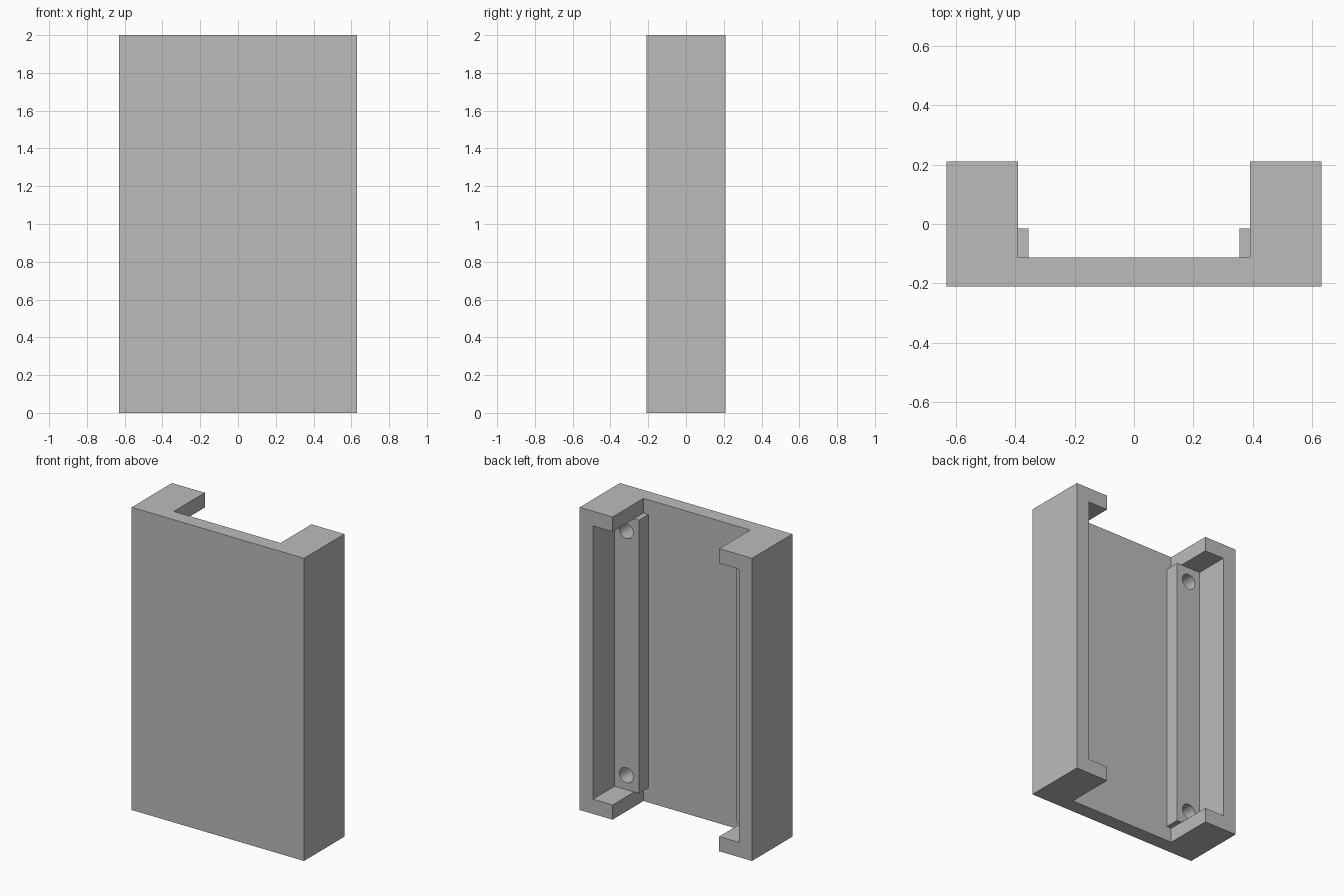
import bpy
import bmesh
import math
from mathutils import Matrix

if "Cube" in bpy.data.objects:
    bpy.data.objects.remove(bpy.data.objects["Cube"])

W, D, H = 0.63, 0.21, 2.0      # half width, half depth, height
T = 0.097                      # wall thickness
INNER = 0.39                   # inner face of the side channels
RAIL_X = 0.355                 # inner edge of the mounting rails
PLATE_Y = -D + T               # back of the front plate
RAIL_Y = -0.015                # back of the rails
OUT = 0.3                      # cutter overshoot

grey = bpy.data.materials.new("light grey")
grey.diffuse_color = (0.5, 0.5, 0.5, 1)
grey.use_nodes = True
grey.node_tree.nodes["Principled BSDF"].inputs["Base Color"].default_value = grey.diffuse_color


def add_object(name, bm):
    mesh = bpy.data.meshes.new(name)
    bm.to_mesh(mesh)
    bm.free()
    obj = bpy.data.objects.new(name, mesh)
    bpy.context.collection.objects.link(obj)
    obj.data.materials.append(grey)
    return obj


def box(name, x, y, z):
    bm = bmesh.new()
    bmesh.ops.create_cube(bm, size=1)
    for v in bm.verts:
        v.co = [r[0] if c < 0 else r[1] for c, r in zip(v.co, (x, y, z))]
    return add_object(name, bm)


def drill(name, x, z, radius=0.05, depth=0.15):
    bm = bmesh.new()
    length = depth + 0.1
    bmesh.ops.create_cone(bm, cap_ends=True, segments=32, radius1=radius,
                          radius2=radius, depth=length,
                          matrix=Matrix.Translation((x, RAIL_Y - depth + length / 2, z))
                          @ Matrix.Rotation(math.pi / 2, 4, 'X'))
    return add_object(name, bm)


# Solid block that the bracket is cut from
body = box("bracket_body", (-W, W), (-D, D), (0, H))

# Wide channel between the side walls, leaving the rails standing
cutters = [
    box("channel_cutter", (-RAIL_X, RAIL_X), (PLATE_Y, OUT), (-OUT, H + OUT)),
    box("rail_top_cutter", (-INNER, INNER), (RAIL_Y, OUT), (-OUT, H + OUT)),
    box("lower_notch_cutter", (-INNER, INNER), (PLATE_Y, OUT), (-OUT, T)),
    box("upper_notch_cutter", (-INNER, INNER), (PLATE_Y, OUT), (H - T, H + OUT)),
    # Pockets behind the rails, bounded by the outer walls and end caps
    box("pocket_cutter", (-W + T, W - T), (RAIL_Y, OUT), (T, H - T)),
]

# Blind screw holes near both ends of each rail
for x in (-0.447, 0.447):
    for z in (0.193, H - 0.193):
        cutters.append(drill("screw_hole_cutter", x, z))

for cutter in cutters:
    cutter.hide_render = True
    mod = body.modifiers.new(cutter.name, 'BOOLEAN')
    mod.operation = 'DIFFERENCE'
    mod.solver = 'EXACT'
    mod.object = cutter

# Bake the cuts and drop the cutters
bpy.context.view_layer.update()
graph = bpy.context.evaluated_depsgraph_get()
baked = bpy.data.meshes.new_from_object(body.evaluated_get(graph))
body.modifiers.clear()
body.data = baked
for cutter in cutters:
    bpy.data.objects.remove(cutter, do_unlink=True)

# Smooth hole walls, sharp corners elsewhere
bpy.context.view_layer.objects.active = body
body.select_set(True)
bpy.ops.object.shade_smooth_by_angle(angle=math.radians(30))
